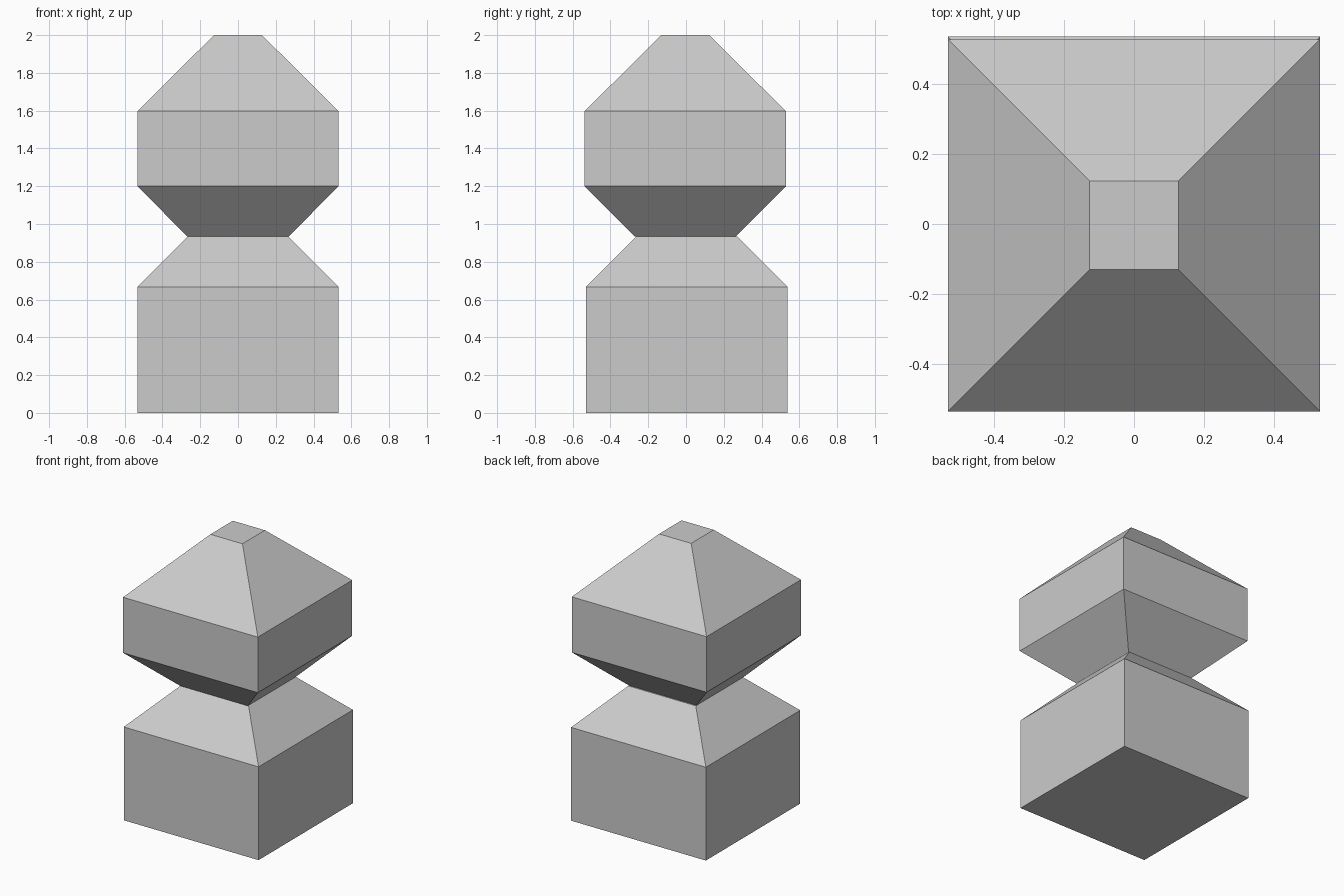
import bpy, bmesh

if "Cube" in bpy.data.objects:
    bpy.data.objects.remove(bpy.data.objects["Cube"])


def square_loft(name, y, profile):
    """Closed square-section solid from (half width, height) pairs."""
    bm = bmesh.new()
    rings = [[bm.verts.new((sx * w, y + sy * w, z))
              for sx, sy in ((-1, -1), (1, -1), (1, 1), (-1, 1))]
             for w, z in profile]
    for a, b in zip(rings, rings[1:]):
        for i in range(4):
            j = (i + 1) % 4
            bm.faces.new((a[i], a[j], b[j], b[i]))
    bm.faces.new(rings[0][::-1])
    bm.faces.new(rings[-1])
    mesh = bpy.data.meshes.new(name)
    bm.to_mesh(mesh)
    bm.free()
    obj = bpy.data.objects.new(name, mesh)
    bpy.context.collection.objects.link(obj)
    return obj


# Lower block, tapering up to the neck
square_loft("lower_block", 0.004,
            [(0.533, 0), (0.533, 0.667), (0.267, 0.933)])

# Upper block, flaring out from the neck and tapering to the flat tip
square_loft("upper_block", -0.004,
            [(0.267, 0.933), (0.533, 1.2), (0.533, 1.597), (0.127, 2.0)])
